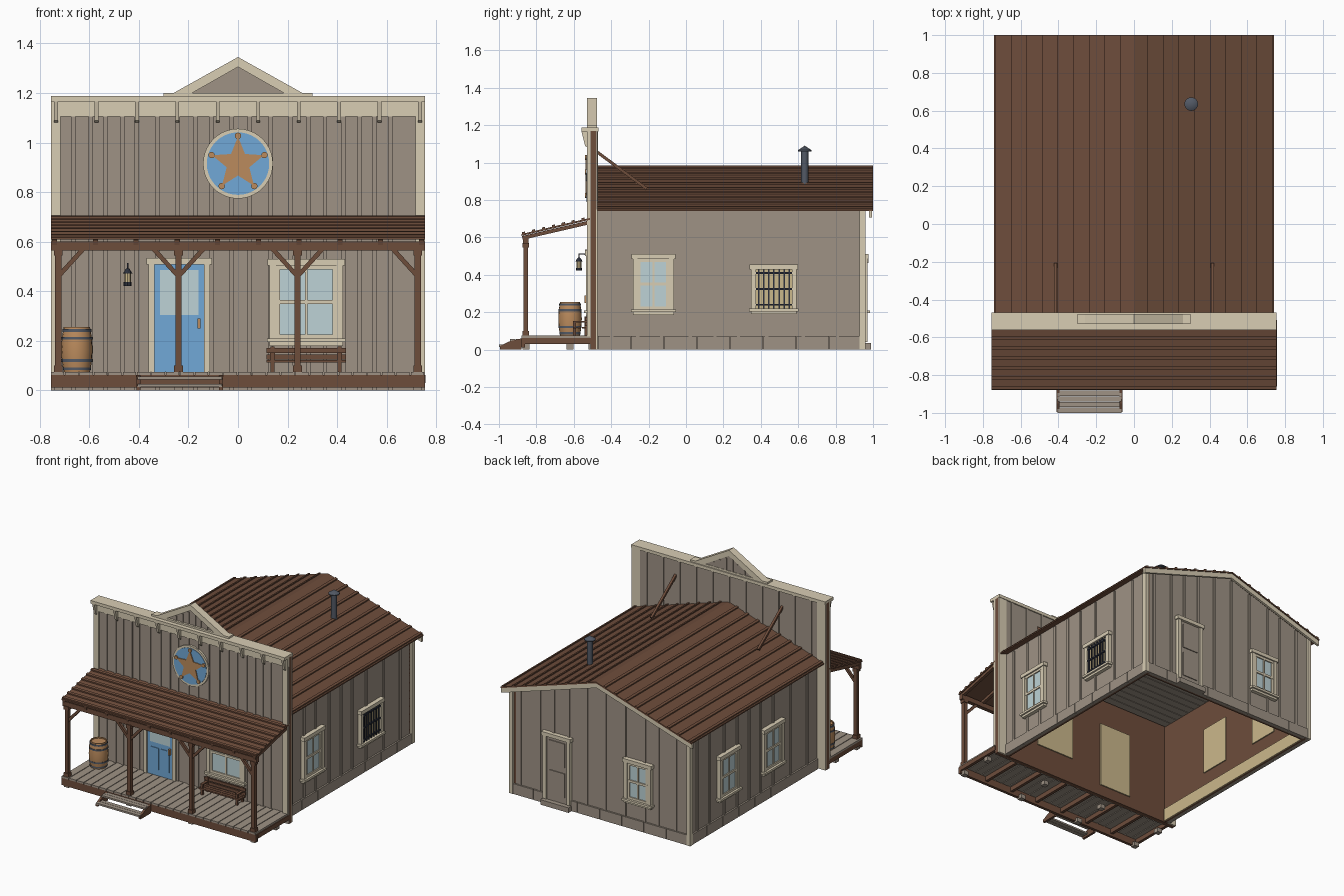
import bpy, bmesh, random
from math import sin, cos, pi
from mathutils import Matrix, Vector

random.seed(4)
if "Cube" in bpy.data.objects:
    bpy.data.objects.remove(bpy.data.objects["Cube"])


def material(name, *rgb):
    mat = bpy.data.materials.new(name)
    mat.use_nodes = True
    mat.diffuse_color = (*rgb, 1)
    mat.node_tree.nodes["Principled BSDF"].inputs["Base Color"].default_value = (*rgb, 1)
    return mat


GREY = material("weathered_grey_wood", .345, .29, .235)
CREAM = material("cream_trim", .69, .61, .455)
BROWN = material("brown_timber", .155, .074, .044)
BLUE = material("blue_paint", .165, .395, .68)
GLASS = material("pale_glass", .51, .65, .67)
OAK = material("orange_oak", .5, .26, .11)
STEEL = material("steel_grey", .085, .1, .13)
IRON = material("dark_iron", .025, .03, .045)
TAN = material("tan_interior", .6, .48, .26)

# Wall frames: local x runs along the wall, local -y points outwards
HALF, BACK, FRONT = .69, .945, -.508
TURN = {n: Matrix.Rotation(a * pi / 2, 4, "Z") for n, a in
        dict(front=0, right=1, back=2, left=-1).items()}
SHIFT = dict(front=(0, FRONT, 0), right=(HALF, 0, 0), back=(0, BACK, 0), left=(-HALF, 0, 0))
WALL = {n: Matrix.Translation(SHIFT[n]) @ TURN[n] for n in TURN}
WORLD = Matrix()


def finish(name, bm, mat, frame=WORLD, smooth=False):
    bm.transform(frame)
    bmesh.ops.recalc_face_normals(bm, faces=bm.faces)
    mesh = bpy.data.meshes.new(name)
    bm.to_mesh(mesh)
    bm.free()
    mesh.materials.append(mat)
    ob = bpy.data.objects.new(name, mesh)
    bpy.context.collection.objects.link(ob)
    if smooth:
        bpy.ops.object.select_all(action="DESELECT")
        ob.select_set(True)
        bpy.context.view_layer.objects.active = ob
        bpy.ops.object.shade_smooth_by_angle(angle=pi / 5)


def prisms(name, mat, outlines, near, far, frame=WORLD):
    """Extrude x-z outlines along y."""
    bm = bmesh.new()
    for outline in outlines:
        face = bm.faces.new([bm.verts.new((x, near, z)) for x, z in outline])
        new = bmesh.ops.extrude_face_region(bm, geom=[face], use_keep_orig=True)
        moved = [v for v in new["geom"] if isinstance(v, bmesh.types.BMVert)]
        bmesh.ops.translate(bm, verts=moved, vec=(0, far - near, 0))
    finish(name, bm, mat, frame)


def boxes(name, mat, items, frame=WORLD):
    bm = bmesh.new()
    for x0, x1, y0, y1, z0, z1 in items:
        m = Matrix.Translation(((x0 + x1) / 2, (y0 + y1) / 2, (z0 + z1) / 2))
        bmesh.ops.create_cube(bm, size=1, matrix=m @ Matrix.Diagonal((x1 - x0, y1 - y0, z1 - z0, 1)))
    finish(name, bm, mat, frame)


def beams(name, mat, pairs, width):
    bm = bmesh.new()
    for a, b in pairs:
        a, b = Vector(a), Vector(b)
        m = Matrix.Translation((a + b) / 2) @ (b - a).to_track_quat("Z", "Y").to_matrix().to_4x4()
        bmesh.ops.create_cube(bm, size=1, matrix=m @ Matrix.Diagonal((width, width, (b - a).length, 1)))
    finish(name, bm, mat)


def lathe(name, mat, profile, x, y, steps=20):
    bm = bmesh.new()
    vs = [bm.verts.new((r, 0, z)) for r, z in profile]
    es = [bm.edges.new(p) for p in zip(vs, vs[1:])]
    bmesh.ops.spin(bm, geom=vs + es, cent=(0, 0, 0), axis=(0, 0, 1), angle=2 * pi, steps=steps)
    bmesh.ops.remove_doubles(bm, verts=bm.verts, dist=.0005)
    finish(name, bm, mat, Matrix.Translation((x, y, 0)), True)


def ring(radii, z, count):
    return [(r * sin(2 * pi * i / count), z + r * cos(2 * pi * i / count))
            for i, r in enumerate(radii * (count // len(radii)))]


def strip(line, t0, t1, low, high):
    """Outline of a layer lying on a sloping line, from t0 to t1."""
    return [line(t0, low), line(t1, low), line(t1, high), line(t0, high)]


def battens(side, lo, hi, step, top, face):
    items, u = [], lo + step / 2
    while u < hi - .02:
        items.append((u - .009, u + .009, face - .007, face, .0, top(u)))
        u += step * random.uniform(.75, 1.25)
    boxes(side + "_wall_battens", GREY, items, WALL[side])


def surround(name, side, u, h, z0, z1, t=.026):
    """Cream casing with a wider head board, plus the tan lining inside."""
    boxes(name + "_casing", CREAM, [(u - h, u - h + t, -.026, 0, z0, z1),
                                    (u + h - t, u + h, -.026, 0, z0, z1),
                                    (u - h - .008, u + h + .008, -.032, 0, z1 - t, z1)], WALL[side])
    boxes(name + "_lining", TAN, [(u - h, u + h, .03, .038, z0, z1)], WALL[side])


def window(name, side, u, h, z0, z1, barred=False):
    surround(name, side, u, h, z0, z1)
    g, lo, hi = h - .026, z0 + .03, z1 - .026
    mid = (lo + hi) / 2
    boxes(name + "_sill", CREAM, [(u - h - .01, u + h + .01, -.038, 0, lo - .015, lo),
                                  (u - h + .01, u + h - .01, -.026, 0, z0, lo - .015)], WALL[side])
    boxes(name + "_pane", TAN if barred else GLASS, [(u - g, u + g, -.014, 0, lo, hi)], WALL[side])
    if barred:
        bars = [(u + g * i / 3.5 - .004, u + g * i / 3.5 + .004, -.022, -.014, lo, hi) for i in range(-3, 4)]
        rails = [(u - g, u + g, -.024, -.014, z - .005, z + .005) for z in (lo + .02, mid, hi - .02)]
        boxes(name + "_bars", IRON, bars + rails, WALL[side])
    else:
        posts = [(c - r, c + r, -.021, 0, lo, hi) for c, r in ((u - g + .008, .008), (u, .005), (u + g - .008, .008))]
        rails = [(u - g, u + g, -.022, 0, z - .008, z + .008) for z in (lo + .008, mid, hi - .008)]
        boxes(name + "_sash", CREAM, posts + rails, WALL[side])


# Body walls: grey outside, brown inside
EAVE, PEAK = .755, .972
for side, lo, hi in (("right", -.476, BACK), ("left", -BACK, .476)):
    boxes(side + "_wall", GREY, [(lo, hi, 0, .015, 0, EAVE)], WALL[side])
    boxes(side + "_inner_wall", BROWN, [(lo, hi, .015, .03, 0, EAVE)], WALL[side])
    battens(side, lo, hi, .16, lambda u: EAVE - .01, 0)
gable = [(-HALF, 0), (HALF, 0), (HALF, EAVE), (0, PEAK), (-HALF, EAVE)]
prisms("back_wall", GREY, [gable], 0, .015, WALL["back"])
prisms("back_inner_wall", BROWN, [gable], .015, .03, WALL["back"])
battens("back", -HALF, HALF, .13, lambda u: PEAK - .01 - .315 * abs(u), 0)
for side, lo, hi in (("right", -.47, BACK), ("left", -BACK, .47), ("back", -HALF, HALF)):
    n = 8
    w = (hi - lo) / n
    boxes(side + "_skirting", GREY, [(lo + i * w, lo + (i + 1) * w - .004, -.012, 0, 0, .072)
                                     for i in range(n)], WALL[side])
for s in (-1, 1):
    x = s * HALF
    boxes("back_corner_board", CREAM, [(x - .014, x + .014, BACK - .018, BACK + .014, .0, EAVE)])
boxes("left_baseboard", TAN, [(-BACK + .03, .47, .03, .038, 0, .09)], WALL["left"])
boxes("ceiling_planks", GREY, [(-.66, .66, -.47 + i * .06, -.414 + i * .06, .71, .722) for i in range(23)])

# Main roof: boards with ribs along the ridge direction
RIBS = 9
for s, name in ((1, "right"), (-1, "left")):
    def slope(t, lift):
        return s * .742 * (1 - t), .742 + .232 * t + lift

    prisms(name + "_roof_boards", BROWN, [strip(slope, 0, 1, 0, .009)], -.476, 1)
    prisms(name + "_roof_ribs", BROWN, [strip(slope, (i + .2) / RIBS - .011, (i + .2) / RIBS + .011, .006, .017)
                                        for i in range(RIBS)], -.476, 1)
    prisms(name + "_bargeboard", CREAM, [strip(slope, 0, 1, -.035, 0)], .978, .994)
beams("parapet_braces", BROWN, [((x, -.48, 1.06), (x, -.21, .86)) for x in (-.415, .415)], .016)
lathe("stove_pipe", STEEL, [(0, .88), (.019, .88), (.019, 1.07), (0, 1.07)], .303, .635)
lathe("pipe_cap", STEEL, [(0, 1.06), (.036, 1.06), (.036, 1.066), (0, 1.09)], .303, .635)

# False front with cornice and pediment
WIDE, TOP, F = .755, 1.17, WALL["front"]
boxes("front_wall_core", BROWN, [(-WIDE, WIDE, 0, .026, 0, TOP)], F)
boxes("front_wall_boards", GREY, [(-WIDE, WIDE, -.006, 0, 0, TOP), (-WIDE, WIDE, .026, .032, .75, TOP)], F)
battens("front", -.7, .71, .07, lambda u: 1.11, -.006)
boxes("parapet_back_battens", GREY, [(x - .008, x + .008, .032, .038, .76, TOP)
                                     for x in [-.64 + i * .128 for i in range(11)]], F)
boxes("front_corner_boards", CREAM, [b for s in (-1, 1) for b in (
    (s * .735 - .019, s * .735 + .019, -.02, 0, .07, TOP),
    (s * .722 - .032, s * .722 + .032, .026, .036, .0, TOP))], F)
boxes("cornice", CREAM, [(-WIDE, WIDE, -.052, .04, TOP - .005, 1.187), (-WIDE, WIDE, -.018, 0, 1.105, TOP),
                         (-.3, .3, -.022, .032, 1.187, 1.2)], F)
for i in range(10):
    x = -.735 + i * 1.47 / 9
    prisms("cornice_bracket", CREAM, [[(-.006, 1.08), (-.006, TOP), (-.04, TOP), (-.02, 1.09)]],
           -.008, .008, Matrix.Translation((x, FRONT - .012, 0)) @ TURN["right"])
prisms("pediment_wall", GREY, [[(-.2, 1.2), (.2, 1.2), (0, 1.31)]], -.006, .028, F)
prisms("pediment_rakes", CREAM, [[(s * .26, 1.2), (0, 1.345), (0, 1.305), (s * .185, 1.2)]
                                 for s in (-1, 1)], -.022, .032, F)
for face in (-.012, .026):
    boxes("pediment_battens", GREY, [(x - .007, x + .007, face, face + .006, 1.2, 1.3 - abs(x) * .56)
                                     for x in (-.12, -.07, -.025, .025, .07, .12)], F)

# Round star sign
HUB = .915
prisms("sign_rim", CREAM, [ring([.141], HUB, 40)], -.02, -.005, F)
prisms("sign_disc", BLUE, [ring([.126], HUB, 40)], -.023, -.02, F)
prisms("sign_star", OAK, [ring([.11, .048], HUB, 10)], -.029, -.023, F)
prisms("star_tips", OAK, [[(x + a, z + b) for a, b in ring([.013], 0, 12)]
                          for x, z in ring([.112], HUB, 5)], -.031, -.023, F)

# Doors and windows
surround("front_door", "front", -.237, .125, .075, .535)
boxes("front_door_leaf", BLUE, [(-.342, -.132, -.018, 0, .075, .51),
                                (-.31, -.246, -.022, 0, .12, .27), (-.228, -.164, -.022, 0, .12, .27)], F)
boxes("front_door_glass", GLASS, [(-.315, -.159, -.021, 0, .305, .485)], F)
boxes("front_door_handle", OAK, [(-.163, -.151, -.035, 0, .25, .29)], F)
window("front_window", "front", .275, .148, .18, .53)
window("right_window", "right", -.174, .11, .185, .51)
window("barred_window", "right", .47, .122, .19, .455, True)
for y in (.53, .04):
    window("left_window", "left", -y, .11, .185, .51)
window("back_window", "back", .3, .105, .18, .49)
surround("back_door", "back", -.33, .105, .04, .51)
boxes("back_door_leaf", GREY, [(-.41, -.25, -.014, 0, .04, .49)] + [
    (-.39, -.27, -.02, 0, z, z + .17) for z in (.08, .29)], WALL["back"])
boxes("back_step", GREY, [(-.44, -.22, -.045, 0, 0, .035)], WALL["back"])

# Porch deck, rim, joists, piers and steps
EDGEY = -.88
n = 26
w = 2 * WIDE / n
boxes("deck_planks", GREY, [(-WIDE + i * w, -WIDE + (i + 1) * w - .005, EDGEY, FRONT, .062, .075) for i in range(n)])
joists = [(x - .01, x + .01, EDGEY + .02, FRONT, .03, .062) for x in [-.745 + i * .213 for i in range(8)]]
boxes("deck_frame", BROWN, joists + [(-WIDE, WIDE, EDGEY, EDGEY + .02, .012, .062)])
boxes("deck_piers", GREY, [(x - .018, x + .018, y - .018, y + .018, 0, .03)
                           for x in (-.725, -.24, .24, .725) for y in (-.855, -.62)])
boxes("step_treads", GREY, [(-.405, -.065, y + i * .03, y + i * .03 + .028, z, z + .012)
                            for y, z in ((-1, .014), (-.94, .044)) for i in range(2)])
for x in (-.402, -.068):
    prisms("step_stringer", BROWN, [[(-.995, 0), (EDGEY, 0), (EDGEY, .06), (-.95, .042), (-.995, .018)]],
           -.008, .008, Matrix.Translation((x, 0, 0)) @ TURN["right"])

# Porch posts, braces and ribbed roof
POSTS, PY = (-.725, -.24, .24, .725), -.857
boxes("porch_posts", BROWN, [(x - r, x + r, PY - r, PY + r, a, b) for x in POSTS
                             for r, a, b in ((.013, .075, .57), (.018, .075, .1), (.018, .545, .57))])
beams("porch_braces", BROWN, [((x, PY, .46), (x + s * .1, PY, .57)) for x in POSTS for s in (-1, 1)
                              if abs(x + s * .1) < .74], .018)
boxes("porch_beam", BROWN, [(-WIDE, WIDE, PY - .014, PY + .014, .565, .6)])


def pitch(t, lift):
    return EDGEY + .37 * t, .608 + .087 * t + lift


prisms("porch_roof_boards", BROWN, [strip(pitch, 0, 1, 0, .01)], -WIDE, WIDE, TURN["right"])
prisms("porch_roof_ribs", BROWN, [strip(pitch, i / 7 + .01, i / 7 + .055, .006, .019) for i in range(7)],
       -WIDE, WIDE, TURN["right"])
beams("porch_rafters", BROWN, [((x, EDGEY + .005, .597), (x, FRONT, .682))
                               for x in [-.74 + i * 1.48 / 9 for i in range(10)]], .02)

# Barrel, lantern and bench
BX, BY = -.65, -.62
lathe("barrel", OAK, [(0, .075), (.053, .075), (.06, .115), (.063, .165), (.06, .215), (.053, .255),
                      (.047, .255), (.047, .247), (0, .247)], BX, BY)
for z, r in ((.082, .0565), (.115, .0625), (.205, .0625), (.236, .0585)):
    lathe("barrel_hoop", STEEL, [(r - .008, z), (r, z), (r, z + .011), (r - .008, z + .011)], BX, BY)
LX, LY = -.445, -.572
lathe("lantern_glass", TAN, [(0, .435), (.013, .435), (.013, .475), (0, .475)], LX, LY, 8)
lathe("lantern_cap", IRON, [(0, .472), (.019, .472), (.008, .49), (0, .495)], LX, LY, 8)
lathe("lantern_base", IRON, [(0, .422), (.016, .422), (.016, .437), (0, .437)], LX, LY, 8)
beams("lantern_bracket", IRON, [((LX, FRONT, .512), (LX, LY, .512)), ((LX, LY, .515), (LX, LY, .49)),
                                ((LX, FRONT, .48), (LX, FRONT - .035, .512))], .006)
slats = [(.115, .435, y, y + .02, .112, .122) for y in (-.605, -.581, -.557)]
backs = [(.115, .435, -.54, -.53, z, z + .02) for z in (.125, .152)]
legs = [(x - .008, x + .008, y, y + .014, .075, top) for x in (.14, .41)
        for y, top in ((-.603, .145), (-.542, .178))]
arms = [(x - .01, x + .01, -.605, -.53, .145, .153) for x in (.14, .41)]
boxes("porch_bench", BROWN, slats + backs + legs + arms)
